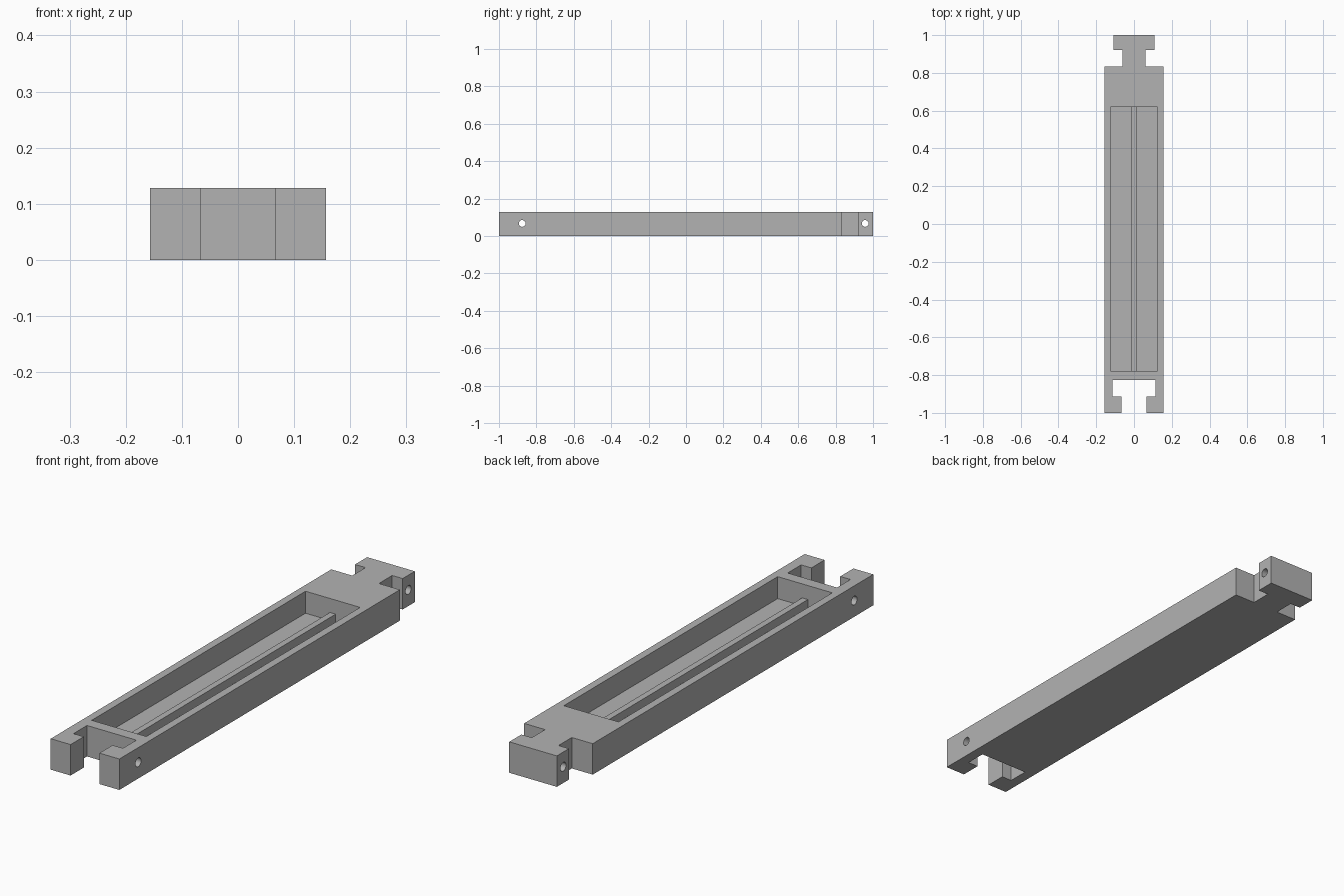
import bpy
import bmesh
import math

cube = bpy.data.objects.get("Cube")
if cube:
    bpy.data.objects.remove(cube, do_unlink=True)

HEIGHT = 0.128
FLOOR_Z = 0.037
RIB_TOP = 0.07
POCKET_X, POCKET_FRONT, POCKET_BACK = 0.125, -0.778, 0.62

grey = bpy.data.materials.new("plain_grey")
grey.use_nodes = True
colour = (0.45, 0.45, 0.45, 1)
grey.diffuse_color = colour
grey.node_tree.nodes["Principled BSDF"].inputs["Base Color"].default_value = colour


def prism(name, outline, z0, z1):
    """Extrude a flat outline from z0 up to z1."""
    bm = bmesh.new()
    face = bm.faces.new([bm.verts.new((x, y, z0)) for x, y in outline])
    top = bmesh.ops.extrude_face_region(bm, geom=[face])["geom"]
    moved = [v for v in top if isinstance(v, bmesh.types.BMVert)]
    bmesh.ops.translate(bm, verts=moved, vec=(0, 0, z1 - z0))
    bmesh.ops.recalc_face_normals(bm, faces=bm.faces)
    mesh = bpy.data.meshes.new(name)
    bm.to_mesh(mesh)
    bm.free()
    mesh.materials.append(grey)
    obj = bpy.data.objects.new(name, mesh)
    bpy.context.collection.objects.link(obj)
    return obj


def rectangle(half_x, y0, y1):
    return [(-half_x, y0), (half_x, y0), (half_x, y1), (-half_x, y1)]


def cut(target, cutter):
    """Subtract the cutter from the target, then discard it."""
    cutter.hide_render = True
    mod = target.modifiers.new("cut", "BOOLEAN")
    mod.operation = "DIFFERENCE"
    mod.solver = "EXACT"
    mod.object = cutter
    bpy.context.view_layer.objects.active = target
    bpy.ops.object.modifier_apply(modifier=mod.name)
    bpy.data.objects.remove(cutter, do_unlink=True)


# Body outline: T-shaped slot at the front, matching T-shaped tongue at the back
half = [
    (0.113, -0.826), (0.113, -0.914), (0.066, -0.914), (0.066, -1.0),
    (0.157, -1.0), (0.157, 0.834), (0.061, 0.834), (0.061, 0.921),
    (0.109, 0.921), (0.109, 1.0),
]
body = prism("body", half + [(-x, y) for x, y in reversed(half)], 0, HEIGHT)

# Long open pocket
cut(body, prism("pocket_cutter", rectangle(POCKET_X, POCKET_FRONT, POCKET_BACK),
                FLOOR_Z, HEIGHT + 0.1))

# Cross pin holes through the slot arms and the tongue head
for y in (-0.876, 0.958):
    bpy.ops.mesh.primitive_cylinder_add(vertices=32, radius=0.018, depth=0.6,
                                        location=(0, y, 0.067),
                                        rotation=(0, math.pi / 2, 0))
    hole = bpy.context.object
    hole.data.materials.append(grey)
    cut(body, hole)

# Low rib along the middle of the pocket floor
prism("centre_rib", rectangle(0.013, POCKET_FRONT, POCKET_BACK), FLOOR_Z, RIB_TOP)

# Smooth the holes, keep the edges sharp
bpy.ops.object.select_all(action="DESELECT")
body.select_set(True)
bpy.context.view_layer.objects.active = body
bpy.ops.object.shade_smooth_by_angle(angle=math.radians(30))
